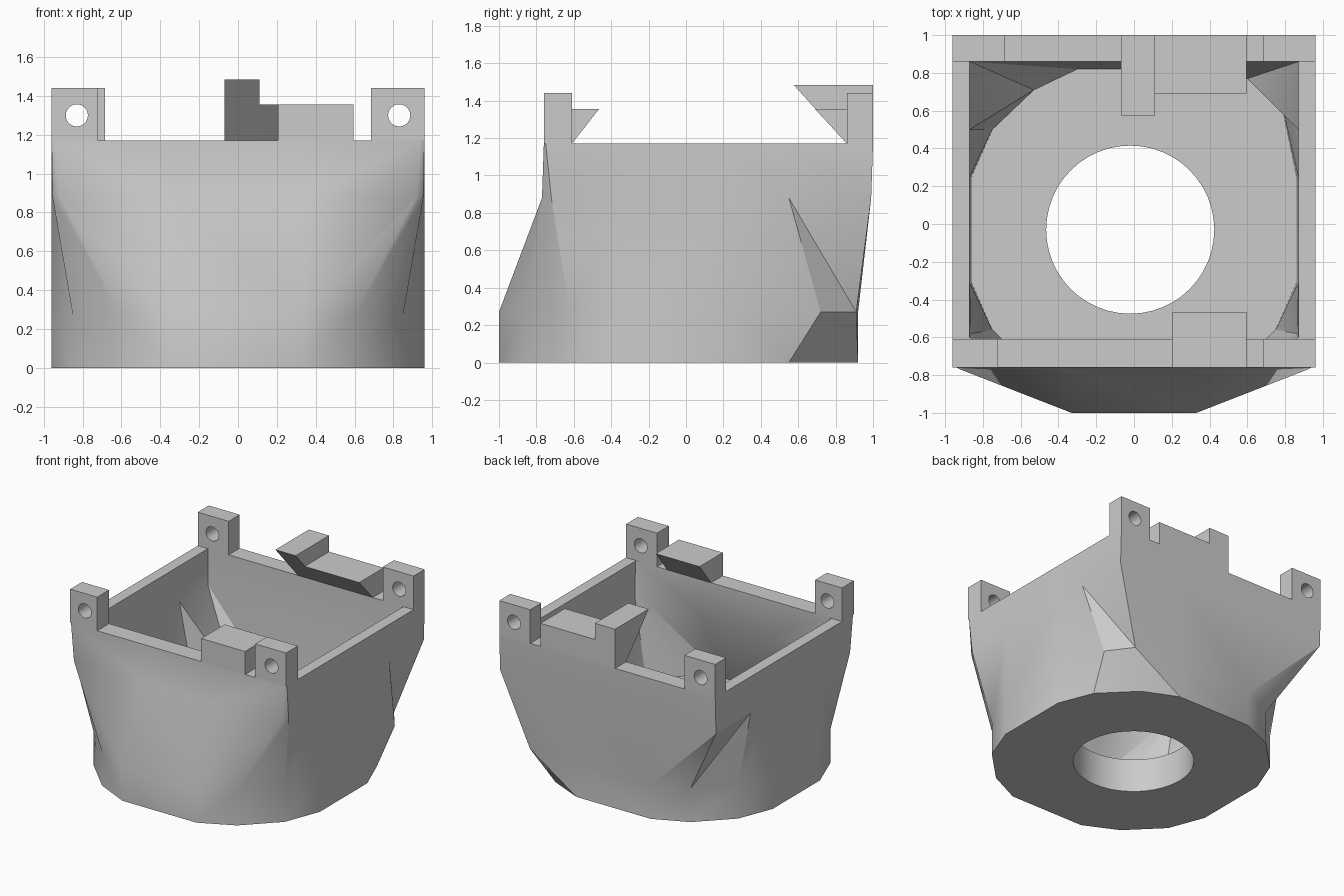
import bpy, bmesh, math
from mathutils import Matrix

if "Cube" in bpy.data.objects:
    bpy.data.objects.remove(bpy.data.objects["Cube"])

# Single grey plastic
grey = bpy.data.materials.new("grey_plastic")
grey.use_nodes = True
colour = (0.6, 0.6, 0.6, 1)
grey.diffuse_color = colour
grey.node_tree.nodes["Principled BSDF"].inputs["Base Color"].default_value = colour

FLOOR, SHOULDER, RIM = 0.27, 0.88, 1.17


def finish(name, bm):
    bmesh.ops.recalc_face_normals(bm, faces=bm.faces)
    mesh = bpy.data.meshes.new(name)
    bm.to_mesh(mesh)
    bm.free()
    mesh.materials.append(grey)
    obj = bpy.data.objects.new(name, mesh)
    bpy.context.collection.objects.link(obj)
    return obj


def activate(obj):
    bpy.ops.object.select_all(action="DESELECT")
    obj.select_set(True)
    bpy.context.view_layer.objects.active = obj


def smooth(obj):
    activate(obj)
    bpy.ops.object.shade_smooth_by_angle(angle=math.radians(30))


def drill(obj, location, radius, depth, axis, sides):
    """Cut a round hole and discard the cutter."""
    bm = bmesh.new()
    turn = Matrix.Rotation(math.pi / 2, 4, "X") if axis == "Y" else Matrix()
    bmesh.ops.create_cone(bm, cap_ends=True, segments=sides, radius1=radius, radius2=radius,
                          depth=depth, matrix=Matrix.Translation(location) @ turn)
    cutter = finish("hole_cutter", bm)
    cutter.hide_render = True
    activate(obj)
    mod = obj.modifiers.new("hole", "BOOLEAN")
    mod.operation, mod.solver, mod.object = "DIFFERENCE", "EXACT", cutter
    bpy.ops.object.modifier_apply(modifier=mod.name)
    bpy.data.objects.remove(cutter)


def prism(name, profile, x0, x1):
    """Extrude a y-z profile from x0 to x1."""
    bm = bmesh.new()
    base = bm.faces.new([bm.verts.new((x0, y, z)) for y, z in profile])
    moved = bmesh.ops.extrude_face_region(bm, geom=[base])["geom"]
    bmesh.ops.translate(bm, vec=(x1 - x0, 0, 0),
                        verts=[v for v in moved if isinstance(v, bmesh.types.BMVert)])
    # the extrusion leaves the starting face in place or moves it; close any gap
    bmesh.ops.holes_fill(bm, edges=[e for e in bm.edges if e.is_boundary])
    return finish(name, bm)


# Half outlines, running from the front to the back of the +x side
outer_low = [(.33, -1), (.6, -.87), (.85, -.62), (.96, -.33), (.96, .27), (.85, .55), (.6, .8), (.33, .92)]
outer_mid = [(.33, -.77), (.92, -.77), (.955, -.72), (.96, -.33), (.96, .27), (.96, .55), (.96, .99), (.33, .99)]
outer_top = [(.33, -.76), (.94, -.76), (.96, -.75), (.96, -.33), (.96, .27), (.96, .55), (.96, 1), (.33, 1)]
inner_low = [(.3, -.9), (.53, -.78), (.75, -.56), (.86, -.31), (.86, .25), (.75, .5), (.53, .71), (.3, .82)]
inner_mid = [(.3, -.62), (.82, -.62), (.86, -.58), (.87, -.31), (.87, .25), (.87, .5), (.87, .86), (.3, .86)]
inner_top = [(.3, -.61), (.85, -.61), (.87, -.6), (.87, -.31), (.87, .25), (.87, .5), (.87, .86), (.3, .86)]

bm = bmesh.new()


def ring(half, z, dent=()):
    """Mirror a half outline into a closed ring; dent replaces the +x rear corner."""
    right = list(half)
    if dent:
        right[5:7] = dent
    points = right + [(-x, y) for x, y in reversed(half)]
    return [bm.verts.new((x, y, z)) for x, y in points]


def skin(low, high):
    """Triangulated band whose diagonals crease the four corners."""
    count = len(low)
    for i in range(count):
        j = (i + 1) % count
        if i % 8 < 4:
            bm.faces.new((low[i], low[j], high[j]))
            bm.faces.new((low[i], high[j], high[i]))
        else:
            bm.faces.new((low[i], low[j], high[i]))
            bm.faces.new((low[j], high[j], high[i]))


# Cup body: rounded foot rising to a square rim
base = ring(outer_low, 0)
outside = [base,
           ring(outer_low, FLOOR, dent=[(.89, .72), (.75, .91)]),
           ring(outer_mid, SHOULDER),
           ring(outer_top, RIM)]
inside = [ring(inner_low, FLOOR, dent=[(.76, .73), (.6, .77)]),
          ring(inner_mid, SHOULDER),
          ring(inner_top, RIM)]
for stack in (outside, inside):
    for low, high in zip(stack, stack[1:]):
        skin(low, high)
skin(inside[-1], outside[-1])
bm.faces.new(base)
bm.faces.new(inside[0])
body = finish("cup_body", bm)
drill(body, (-.02, -.03, .1), .445, .6, "Z", 48)
smooth(body)

# Drilled corner lugs
for side, label in ((-1, "right"), (1, "left")):
    for end, y0, y1 in (("front", -.76, -.61), ("back", .86, 1)):
        inner = -.72 if (side < 0 and end == "front") else side * .685
        lug = prism(f"{end}_{label}_lug",
                    [(y0, RIM), (y1, RIM), (y1, 1.44), (y0, 1.44)], *sorted((side * .96, inner)))
        drill(lug, (side * .83, (y0 + y1) / 2, 1.3), .057, .4, "Y", 32)
        smooth(lug)

# Snap hooks with sloping undersides
prism("front_hook", [(-.76, RIM), (-.61, RIM), (-.465, 1.355), (-.76, 1.355)], .205, .595)
prism("back_hook_low", [(1, RIM), (.86, RIM), (.69, 1.355), (1, 1.355)], .11, .595)
prism("back_hook_tall", [(1, RIM), (.86, RIM), (.575, 1.485), (1, 1.485)], -.07, .11)
